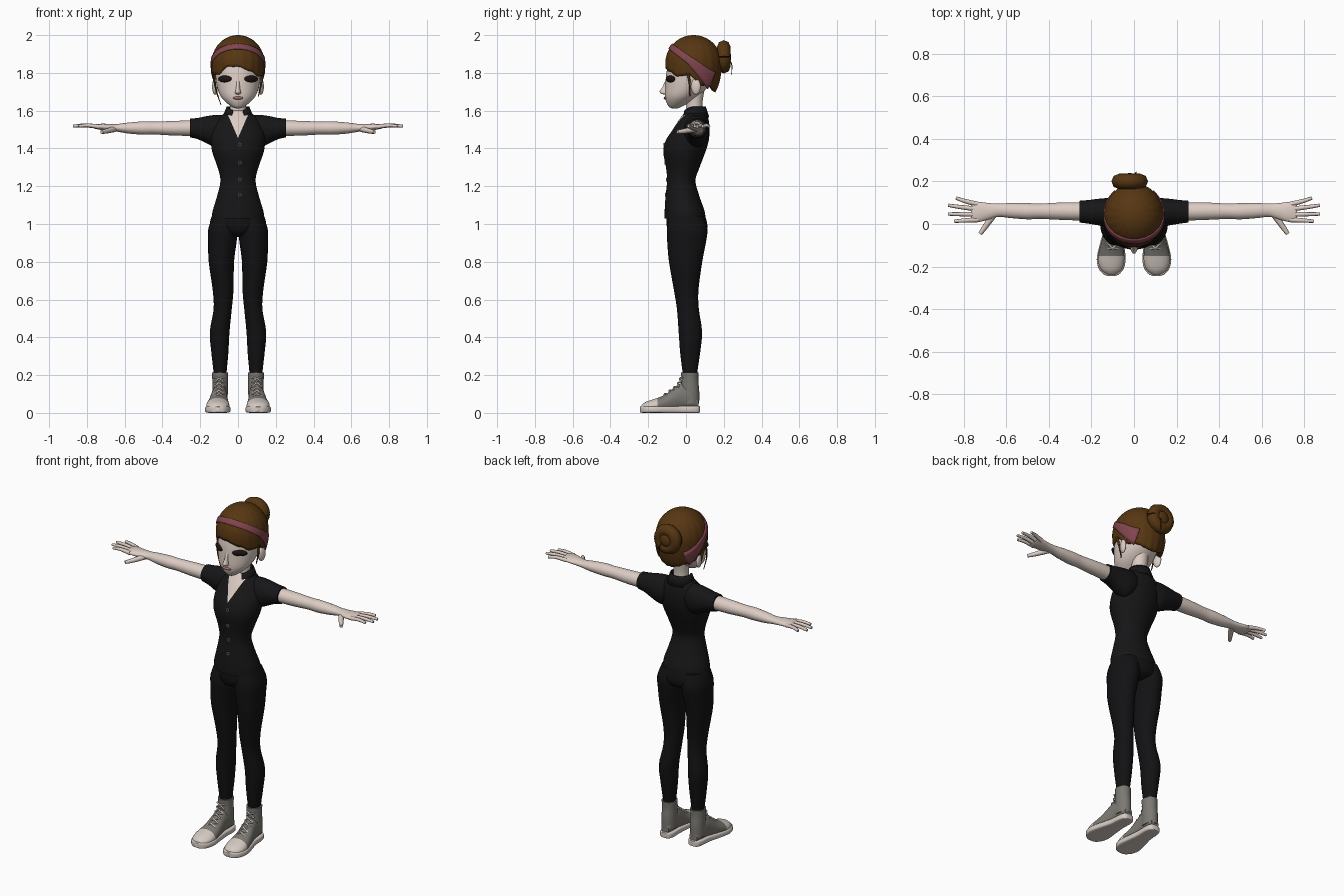
import bpy, bmesh
from math import sin, cos, acos, atan2, pi, radians, copysign
from mathutils import Vector, Matrix

old = bpy.data.objects.get("Cube")
if old:
    bpy.data.objects.remove(old)


def material(name, r, g, b):
    m = bpy.data.materials.new(name)
    m.use_nodes = True
    m.diffuse_color = (r, g, b, 1)
    bsdf = m.node_tree.nodes["Principled BSDF"]
    bsdf.inputs["Base Color"].default_value = (r, g, b, 1)
    bsdf.inputs["Roughness"].default_value = 0.8
    return m


SKIN = material("skin", .72, .61, .55)
HAIR = material("brown hair", .095, .037, .006)
BAND = material("pink band", .22, .06, .075)
SHIRT = material("black shirt", .008, .008, .009)
PANTS = material("black trousers", .006, .006, .007)
CANVAS = material("grey canvas", .2, .19, .17)
RUBBER = material("white rubber", .66, .59, .54)
EYE = material("dark eye", .012, .007, .006)
LIP = material("lip red", .4, .16, .15)
BUTTON = material("button grey", .25, .25, .25)


def finish(name, bm, *mats, angle=50):
    bmesh.ops.recalc_face_normals(bm, faces=bm.faces[:])
    me = bpy.data.meshes.new(name)
    bm.to_mesh(me)
    bm.free()
    for m in mats:
        me.materials.append(m)
    me.shade_smooth()
    me.set_sharp_from_angle(angle=radians(angle))
    ob = bpy.data.objects.new(name, me)
    bpy.context.collection.objects.link(ob)
    return ob


def spline(rows, steps):
    """Pass a smooth curve through the rows."""
    out = []
    for i in range(len(rows) - 1):
        a, b, c, d = (rows[min(max(k, 0), len(rows) - 1)] for k in range(i - 1, i + 3))
        for s in range(steps):
            t = s / steps
            out.append([q + .5 * t * (r - p + t * (2*p - 5*q + 4*r - w + t * (3*(q - r) + w - p)))
                        for p, q, r, w in zip(a, b, c, d)])
    return out + [list(rows[-1])]


def loft(axis, rings, side=1, seg=28, steps=4, power=1):
    """Skin over elliptical rings: position, two centres, two radii."""
    place = {"x": lambda p, u, v: (p, u, v), "y": lambda p, u, v: (u, p, v),
             "z": lambda p, u, v: (u, v, p)}[axis]
    bm = bmesh.new()
    loops = []
    for p, c1, c2, r1, r2 in spline(rings, steps):
        loop = []
        for k in range(seg):
            a = 2 * pi * k / seg
            u, v = (copysign(abs(f(a)) ** power, f(a)) for f in (cos, sin))
            x, y, z = place(p, c1 + r1 * u, c2 + r2 * v)
            loop.append(bm.verts.new((side * x, y, z)))
        loops.append(loop)
    for lo, hi in zip(loops, loops[1:]):
        for k in range(seg):
            j = (k + 1) % seg
            bm.faces.new((lo[k], lo[j], hi[j], hi[k]))
    bm.faces.new(loops[0])
    bm.faces.new(loops[-1])
    return bm


def front_back(rows):
    """Rings of the upper body from height, front, back and half width."""
    return [(z, 0, (f + b) / 2, w, (b - f) / 2) for z, f, b, w in rows]


def ball(name, at, size, mat, turn=0):
    bm = bmesh.new()
    m = Matrix.Translation(at) @ Matrix.Rotation(turn, 4, "Z") @ Matrix.Diagonal((*size, 1))
    bmesh.ops.create_uvsphere(bm, u_segments=24, v_segments=14, radius=1, matrix=m)
    return finish(name, bm, mat)


def tube(name, pts, radius, mat, tip=1):
    cu = bpy.data.curves.new(name, "CURVE")
    cu.dimensions = "3D"
    cu.bevel_depth, cu.bevel_resolution, cu.use_fill_caps = radius, 2, True
    rows = spline(pts, 4)
    sp = cu.splines.new("POLY")
    sp.points.add(len(rows) - 1)
    for i, (pt, row) in enumerate(zip(sp.points, rows)):
        pt.co = (*row, 1)
        pt.radius = 1 + (tip - 1) * i / (len(rows) - 1)
    cu.materials.append(mat)
    ob = bpy.data.objects.new(name, cu)
    bpy.context.collection.objects.link(ob)
    for o in bpy.context.selected_objects:
        o.select_set(False)
    ob.select_set(True)
    bpy.context.view_layer.objects.active = ob
    bpy.ops.object.convert(target="MESH")


def sheet(name, rows, mat, thick, closed=False):
    """Surface through rows of points, given a thickness."""
    bm = bmesh.new()
    grid = [[bm.verts.new(p) for p in row] for row in rows]
    pairs = list(zip(grid, grid[1:])) + ([(grid[-1], grid[0])] if closed else [])
    for a, b in pairs:
        for k in range(len(a) - 1):
            bm.faces.new((a[k], a[k + 1], b[k + 1], b[k]))
    bmesh.ops.remove_doubles(bm, verts=bm.verts[:], dist=1e-5)
    ob = finish(name, bm, mat)
    mod = ob.modifiers.new("thickness", "SOLIDIFY")
    mod.thickness, mod.offset = thick, -1


# Shirt body with an open neck cut in as skin
bm = loft("z", front_back([
    (1.03, -.113, .103, .138), (1.07, -.113, .098, .134), (1.15, -.108, .07, .11),
    (1.23, -.1, .05, .093), (1.3, -.106, .072, .108), (1.38, -.12, .102, .136),
    (1.44, -.108, .12, .143), (1.5, -.07, .125, .138), (1.55, -.038, .12, .112),
    (1.585, -.012, .108, .075), (1.6, 0, .095, .05)]), seg=40)
V_LOW, V_SLOPE = 1.455, 2.3
for s in (1, -1):
    bmesh.ops.bisect_plane(bm, geom=bm.verts[:] + bm.edges[:] + bm.faces[:],
                           plane_co=(0, 0, V_LOW), plane_no=(s * V_SLOPE, 0, -1))
for f in bm.faces:
    c = f.calc_center_median()
    f.material_index = int(c.y < .01 and c.z > V_LOW + V_SLOPE * abs(c.x))
finish("shirt", bm, SHIRT, SKIN)

# Collar, dipping to points at the front
rows = []
for i in range(33):
    a = radians(-62 + 304 * i / 32)
    dip = max(0, -sin(a)) ** 2 * .05
    rows.append([(.082 * cos(a), .045 + .078 * sin(a) - dip * .4, 1.565 - dip),
                 (.069 * cos(a), .045 + .067 * sin(a), 1.6 - dip * .6),
                 (.06 * cos(a), .045 + .06 * sin(a), 1.622 - dip * .5)])
sheet("collar", rows, SHIRT, .006)

# Buttons
for z, y in ((1.42, -.115), (1.325, -.111), (1.235, -.102), (1.155, -.109)):
    ring = [(.01 + .008 * cos(a * pi / 6), y, z + .008 * sin(a * pi / 6)) for a in range(13)]
    tube("button", ring, .003, BUTTON)

# Neck and head
finish("neck", loft("z", [(1.5, 0, .05, .05, .045), (1.58, 0, .046, .045, .043),
                          (1.64, 0, .045, .042, .042), (1.72, 0, .05, .05, .05)]), SKIN)
finish("head", loft("z", front_back([
    (1.612, -.075, -.045, .012), (1.622, -.092, -.02, .035), (1.65, -.106, .03, .07),
    (1.68, -.111, .07, .094), (1.72, -.11, .11, .109), (1.77, -.107, .14, .118),
    (1.82, -.1, .155, .12), (1.87, -.085, .15, .11), (1.92, -.04, .12, .075)]), seg=36), SKIN)
finish("nose", loft("z", front_back([
    (1.685, -.115, -.09, .006), (1.692, -.134, -.09, .016), (1.703, -.139, -.09, .014),
    (1.725, -.125, -.09, .01), (1.76, -.109, -.09, .009)]), seg=16), SKIN)
ball("lips", (0, -.107, 1.667), (.028, .011, .008), LIP)
for s in (1, -1):
    ball("eye", (s * .069, -.082, 1.768), (.042, .012, .018), EYE, s * radians(32))
    ball("ear", (s * .122, .052, 1.727), (.014, .026, .042), SKIN, s * radians(-15))


# Hair shell, shaped by a hairline running around the head
def hair_point(a, th, k=1):
    low = th > pi / 2
    flat = sin(th) ** (.6 if low else 1) * k
    return (.14 * flat * cos(a), .04 + .15 * flat * sin(a),
            1.85 + (.2 if low else .15) * k * cos(th))


HAIRLINE = [(-180, 140), (-110, 126), (-80, 108), (-50, 107), (-25, 95), (0, 95),
            (30, 102), (55, 110), (80, 108), (110, 126), (180, 140)]


def hairline(deg):
    for (a, p), (b, q) in zip(HAIRLINE, HAIRLINE[1:]):
        if a <= deg <= b:
            t = (deg - a) / (b - a)
            return radians(p + (q - p) * (1 - cos(pi * t)) / 2)


rows = []
for i in range(96):
    deg = -180 + 360 * i / 96
    a = radians(deg - 90)
    end = hairline(deg)
    rows.append([hair_point(a, end * v / 20, 1 + .008 * cos(18 * a) * (v / 20))
                 for v in range(21)])
sheet("hair", rows, HAIR, .022, closed=True)

# Bun with a coiled rim, and loose strands
coil = [(-.02 + .05 * cos(a * pi / 12), .2, 1.885 + .052 * sin(a * pi / 12)) for a in range(25)]
tube("bun_coil", coil, .036, HAIR)
ball("bun_centre", (-.02, .205, 1.885), (.05, .034, .05), HAIR)
tube("bun_strand", [(0, .225, 1.88), (.01, .243, 1.84), (.01, .24, 1.79)], .004, HAIR, .3)
tube("right_strand", [(-.125, -.01, 1.8), (-.118, -.03, 1.72), (-.09, -.04, 1.63)], .006, HAIR, .3)
for s in (1, -1):
    tube("side_strand", [(s * .13, .01, 1.8), (s * .122, .02, 1.74), (s * .108, .02, 1.675)],
         .008, HAIR, .3)

# Headband, widening behind the ears
rows = []
for i in range(61):
    t = radians(-140 + 280 * i / 60)
    mid = Vector((sin(t), -.804 * cos(t), .595 * cos(t)))
    half = .11 + .17 * abs(t / radians(140)) ** 4
    row = []
    for k in (-1, -.5, 0, .5, 1):
        d = (mid + Vector((0, .595, .804)) * half * k).normalized()
        row.append(hair_point(atan2(d.y, d.x), acos(d.z), 1.035))
    rows.append(row)
sheet("headband", rows, BAND, .009)

# Trouser seat
finish("trouser_seat", loft("z", front_back([
    (.932, -.05, .06, .04), (.95, -.085, .1, .1), (.98, -.1, .113, .145),
    (1.02, -.104, .108, .146), (1.07, -.1, .09, .125)])), PANTS)

for s, side in ((1, "left"), (-1, "right")):
    # Trouser leg
    finish(side + "_leg", loft("z", [
        (.19, .095, .022, .033, .037), (.23, .095, .021, .036, .041), (.32, .096, .022, .045, .053),
        (.43, .097, .023, .052, .062), (.55, .081, .01, .048, .058), (.65, .079, .001, .055, .065),
        (.8, .088, -.002, .067, .088), (.9, .083, .003, .075, .102), (.97, .08, .006, .078, .107),
        (1.04, .07, .003, .065, .09)], s), PANTS)

    # Sleeve and arm
    finish(side + "_sleeve", loft("x", [
        (.06, .055, 1.5, .055, .075), (.11, .055, 1.492, .066, .086), (.16, .056, 1.498, .063, .074),
        (.21, .057, 1.505, .056, .057), (.255, .058, 1.508, .051, .049)], s), SHIRT)
    finish(side + "_arm", loft("x", [
        (.2, .058, 1.508, .043, .042), (.33, .06, 1.507, .041, .039), (.44, .06, 1.508, .036, .034),
        (.5, .06, 1.508, .038, .035), (.58, .063, 1.508, .035, .029), (.635, .065, 1.509, .031, .021),
        (.68, .06, 1.511, .038, .019), (.72, .057, 1.514, .046, .017),
        (.755, .056, 1.516, .046, .012), (.765, .056, 1.516, .04, .007)], s), SKIN)
    for y0, x1, y1 in ((.093, .835, .122), (.07, .872, .088), (.045, .873, .047), (.02, .843, .013)):
        tube(side + "_finger", [(s * .735, y0, 1.515), (s * (x1 + .75) / 2, (y0 + y1) / 2, 1.522),
                                (s * x1, y1, 1.518)], .0125, SKIN, .6)
    tube(side + "_thumb", [(s * .655, .05, 1.503), (s * .695, -.008, 1.492), (s * .722, -.046, 1.487)],
         .017, SKIN, .55)

    # Shoe: sole, foot with toe cap, ankle shaft and laces
    finish(side + "_sole", loft("y", [
        (.074, .094, .018, .018, .016), (.064, .094, .018, .034, .018), (.03, .095, .018, .043, .018),
        (-.03, .098, .018, .045, .018), (-.1, .104, .018, .058, .018), (-.165, .107, .018, .068, .018),
        (-.21, .107, .018, .058, .018), (-.236, .106, .018, .036, .017),
        (-.244, .106, .018, .015, .014)], s, power=.4), RUBBER, angle=40)
    bm = loft("y", [
        (.066, .094, .05, .025, .03), (.03, .095, .08, .039, .06), (-.02, .098, .085, .041, .072),
        (-.06, .101, .07, .046, .066), (-.1, .104, .053, .053, .05), (-.14, .106, .042, .06, .041),
        (-.18, .107, .036, .06, .034), (-.215, .107, .03, .048, .027),
        (-.236, .106, .025, .024, .016)], s)
    for f in bm.faces:
        f.material_index = int(f.calc_center_median().y < -.15)
    finish(side + "_shoe", bm, CANVAS, RUBBER)
    finish(side + "_shoe_shaft", loft("z", [
        (.05, .095, .02, .04, .05), (.12, .095, .02, .041, .05), (.17, .095, .02, .041, .045),
        (.213, .095, .02, .043, .046)], s), CANVAS)
    lace_line = [(-.125, .093), (-.1, .109), (-.075, .128), (-.05, .147), (-.036, .17), (-.03, .195)]
    for d in (1, -1):
        for (y0, z0), (y1, z1) in zip(lace_line, lace_line[1:]):
            tube(side + "_lace", [(s * (.1 - d * .026), y0 + .012, z0 - .008), (s * .1, (y0 + y1) / 2, (z0 + z1) / 2),
                                  (s * (.1 + d * .026), y1 + .012, z1 - .008)], .0045, RUBBER)
